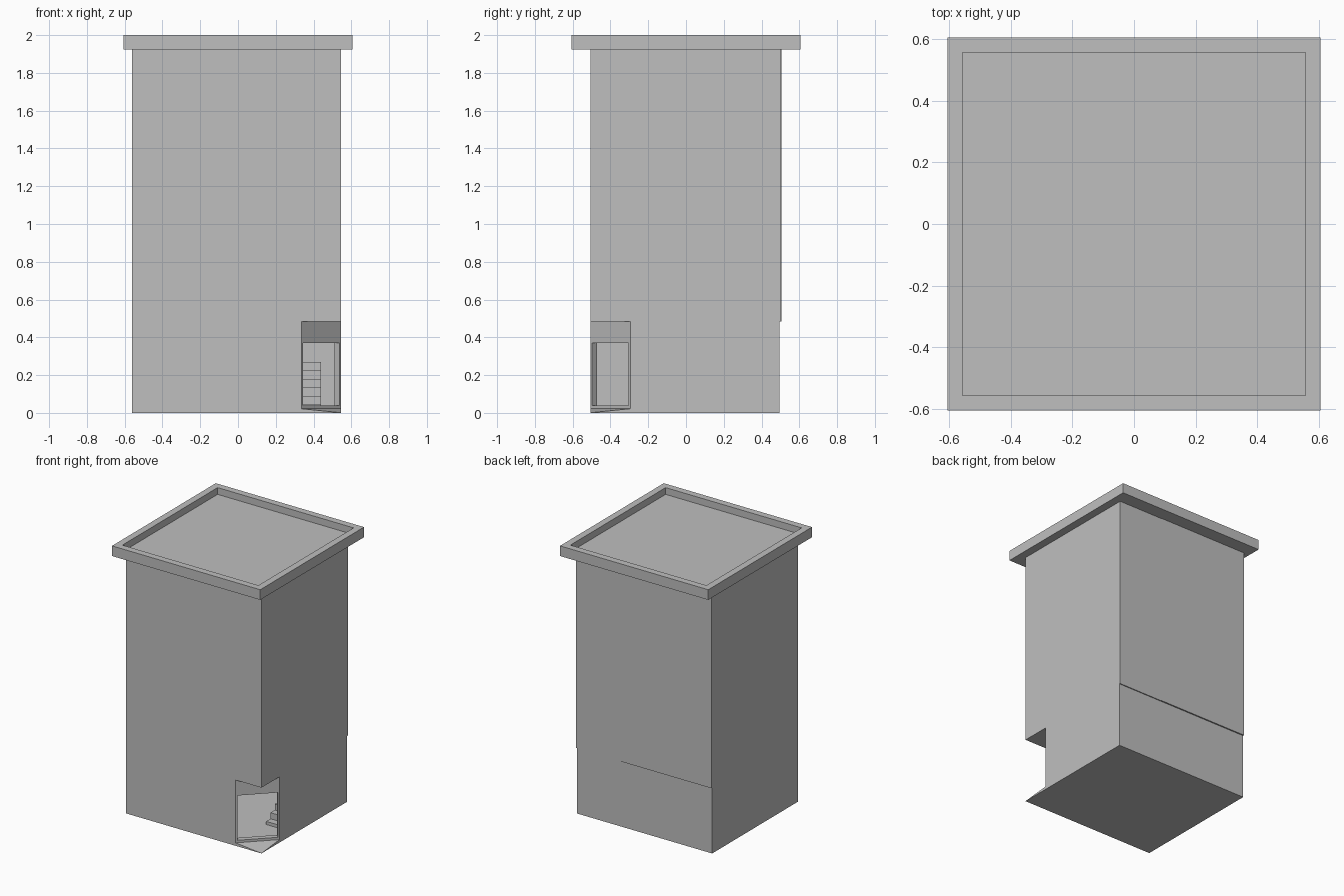
import bpy, bmesh
from mathutils import Matrix, Vector

cube = bpy.data.objects.get("Cube")
if cube:
    bpy.data.objects.remove(cube, do_unlink=True)

grey = bpy.data.materials.new("light_grey")
grey.use_nodes = True
COLOUR = (0.52, 0.52, 0.52, 1)
grey.diffuse_color = COLOUR
grey.node_tree.nodes["Principled BSDF"].inputs["Base Color"].default_value = COLOUR


def prism(name, outline, depth, to_world=Matrix()):
    """Extrude a flat outline by depth along its local z, then place it."""
    bm = bmesh.new()
    base = bm.faces.new([bm.verts.new((a, b, 0)) for a, b in outline])
    top = bmesh.ops.extrude_face_region(bm, geom=[base])["geom"]
    moved = [v for v in top if isinstance(v, bmesh.types.BMVert)]
    bmesh.ops.translate(bm, verts=moved, vec=(0, 0, depth))
    bm.transform(to_world)
    bmesh.ops.recalc_face_normals(bm, faces=bm.faces)
    mesh = bpy.data.meshes.new(name)
    bm.to_mesh(mesh)
    bm.free()
    mesh.materials.append(grey)
    obj = bpy.data.objects.new(name, mesh)
    bpy.context.collection.objects.link(obj)
    return obj


def rect(x0, x1, y0, y1):
    return [(x0, y0), (x1, y0), (x1, y1), (x0, y1)]


def cut(target, cutter):
    """Subtract the cutter and remove it."""
    mod = target.modifiers.new("cut", "BOOLEAN")
    mod.operation = "DIFFERENCE"
    mod.solver = "EXACT"
    mod.object = cutter
    cutter.hide_render = True
    bpy.context.view_layer.objects.active = target
    bpy.ops.object.modifier_apply(modifier=mod.name)
    bpy.data.objects.remove(cutter, do_unlink=True)


def up(z):
    return Matrix.Translation((0, 0, z))


LEFT, RIGHT, FRONT, BACK = -0.56, 0.545, -0.505, 0.505
STOREY, ROOF, CORNER, FLOOR = 0.485, 1.925, 0.21, 0.022


def plan(inset, back, corner):
    """Rectangular plan with the front entrance corner sliced off."""
    x0, x1, y0 = LEFT + inset, RIGHT - inset, FRONT + inset
    return [(x0, y0), (x1 - corner, y0), (x1, y0 + corner), (x1, back), (x0, back)]


# Ground storey, hollowed into a lobby with a diagonal doorway
ground = prism("ground_storey", plan(0, 0.495, CORNER), STOREY)
cut(ground, prism("lobby_cutter", plan(0.03, 0.465, 0.204), 0.44, up(FLOOR)))
across = Vector((1, 1, 0)).normalized()
inward = Vector((-1, 1, 0)).normalized()
centre = Vector((RIGHT - CORNER / 2, FRONT + CORNER / 2, 0)) - inward * 0.05
door_frame = Matrix((across, (0, 0, 1), inward)).transposed().to_4x4()
door_frame.translation = centre
cut(ground, prism("door_cutter", rect(-0.137, 0.137, 0.04, 0.37), 0.13, door_frame))

# Triangular ramp sloping down to the street corner
ramp = prism("corner_ramp", [(RIGHT - CORNER, FRONT), (RIGHT, FRONT),
                             (RIGHT, FRONT + CORNER)], FLOOR)
for v in ramp.data.vertices:
    if v.co.z > 0 and v.co.x - v.co.y > RIGHT - FRONT - 0.01:
        v.co.z = 0.001

# Lobby staircase climbing towards the back
RUN, RISE, STEPS = 0.05, 0.045, 6
profile = [(-0.15, 0)]
for i in range(STEPS):
    y = -0.15 + i * RUN
    profile += [(y, (i + 1) * RISE - 0.022), (y + RUN, (i + 1) * RISE - 0.022)]
profile.append((-0.15 + STEPS * RUN, 0))
sideways = Matrix(((0, 0, 1), (1, 0, 0), (0, 1, 0))).to_4x4()
sideways.translation = (0.335, 0, FLOOR)
prism("staircase", profile, 0.105, sideways)

# Upper storeys, overhanging the doorway, with a shallow step in the back wall
prism("upper_storeys", [(LEFT, FRONT), (RIGHT, FRONT), (RIGHT, BACK - 0.003),
                        (0.177, BACK - 0.003), (0.177, BACK), (LEFT, BACK)],
      ROOF - STOREY, up(STOREY))

# Flat roof slab with a raised rim
E, R = 0.605, 0.555
roof = prism("roof_slab", rect(-E, E, -E, E), 2 - ROOF, up(ROOF))
cut(roof, prism("roof_cutter", rect(-R, R, -R, R), 0.1, up(1.95)))
